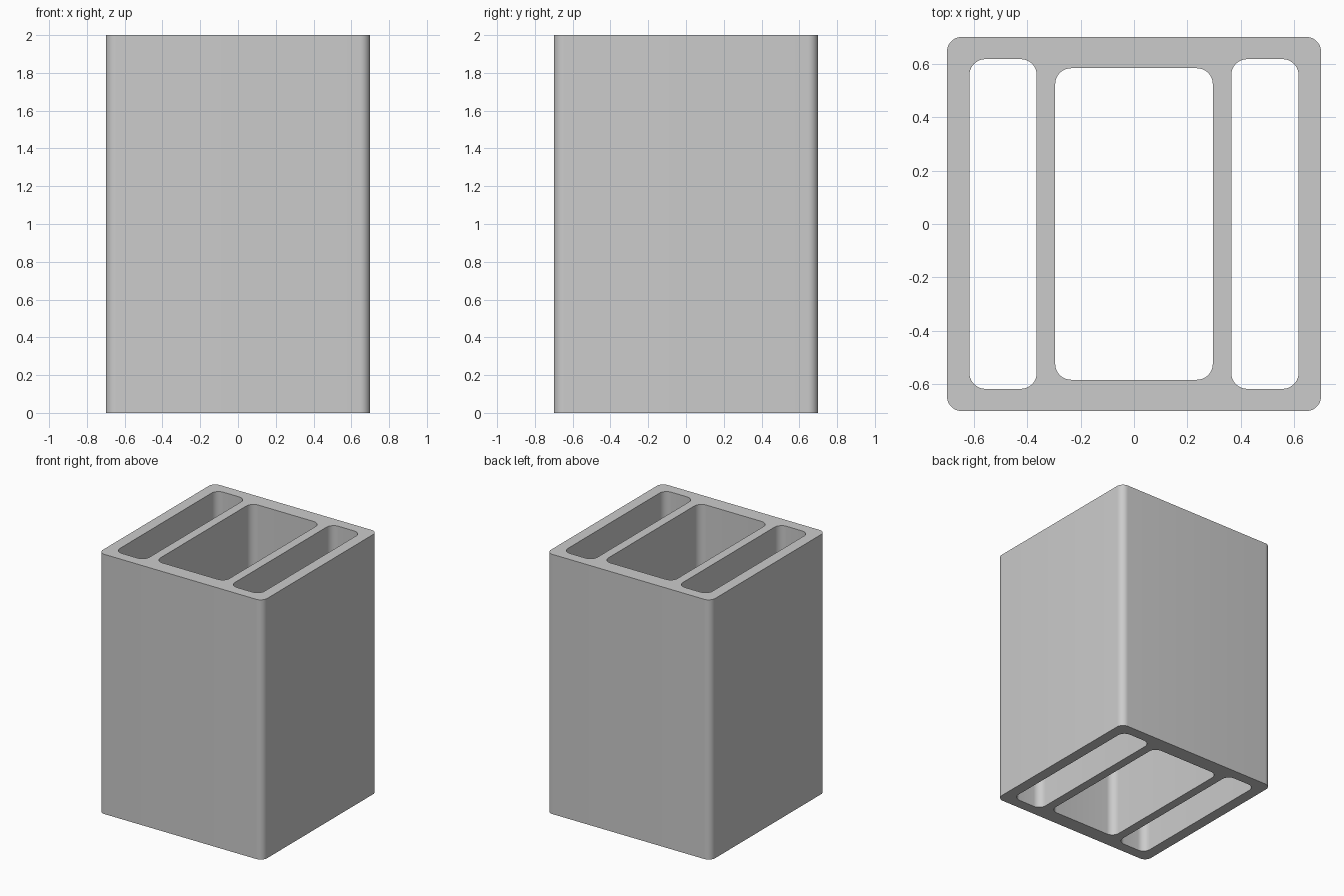
import bpy
import bmesh
from math import cos, sin, pi
from mathutils import Vector

if "Cube" in bpy.data.objects:
    bpy.data.objects.remove(bpy.data.objects["Cube"])

HEIGHT = 2.0
HALF_WIDTH = 0.70
CORNER_STEPS = 10


def rounded_loop(bm, cx, half_x, half_y, radius):
    """Add a closed rounded rectangle of edges, centred on (cx, 0)."""
    verts = []
    for corner, (sx, sy) in enumerate([(1, 1), (-1, 1), (-1, -1), (1, -1)]):
        for step in range(CORNER_STEPS + 1):
            a = (corner + step / CORNER_STEPS) * pi / 2
            verts.append(bm.verts.new((cx + sx * (half_x - radius) + radius * cos(a),
                                       sy * (half_y - radius) + radius * sin(a), 0)))
    return [bm.edges.new((v, verts[i - 1])) for i, v in enumerate(verts)]


# Cross-section: outer wall, central bay and two mirrored side slots
bm = bmesh.new()
edges = rounded_loop(bm, 0, HALF_WIDTH, HALF_WIDTH, 0.055)
edges += rounded_loop(bm, 0, 0.295, 0.583, 0.06)
for side in (-1, 1):
    edges += rounded_loop(bm, side * 0.49, 0.126, 0.617, 0.06)
bmesh.ops.triangle_fill(bm, edges=edges, use_beauty=True, normal=Vector((0, 0, 1)))

# Raise the section into an open-ended block
result = bmesh.ops.extrude_face_region(bm, geom=bm.faces[:], use_keep_orig=True)
top = [g for g in result["geom"] if isinstance(g, bmesh.types.BMVert)]
bmesh.ops.translate(bm, verts=top, vec=(0, 0, HEIGHT))
bmesh.ops.recalc_face_normals(bm, faces=bm.faces[:])

mesh = bpy.data.meshes.new("holder_body")
bm.to_mesh(mesh)
bm.free()
body = bpy.data.objects.new("holder_body", mesh)
bpy.context.collection.objects.link(body)

# Single plain grey finish
grey = bpy.data.materials.new("plain_grey")
grey.use_nodes = True
colour = (0.6, 0.6, 0.6, 1)
grey.diffuse_color = colour
grey.node_tree.nodes["Principled BSDF"].inputs["Base Color"].default_value = colour
mesh.materials.append(grey)

# Smooth rounded corners with crisp rims
bpy.ops.object.select_all(action="DESELECT")
body.select_set(True)
bpy.context.view_layer.objects.active = body
bpy.ops.object.shade_smooth_by_angle(angle=pi / 6)
